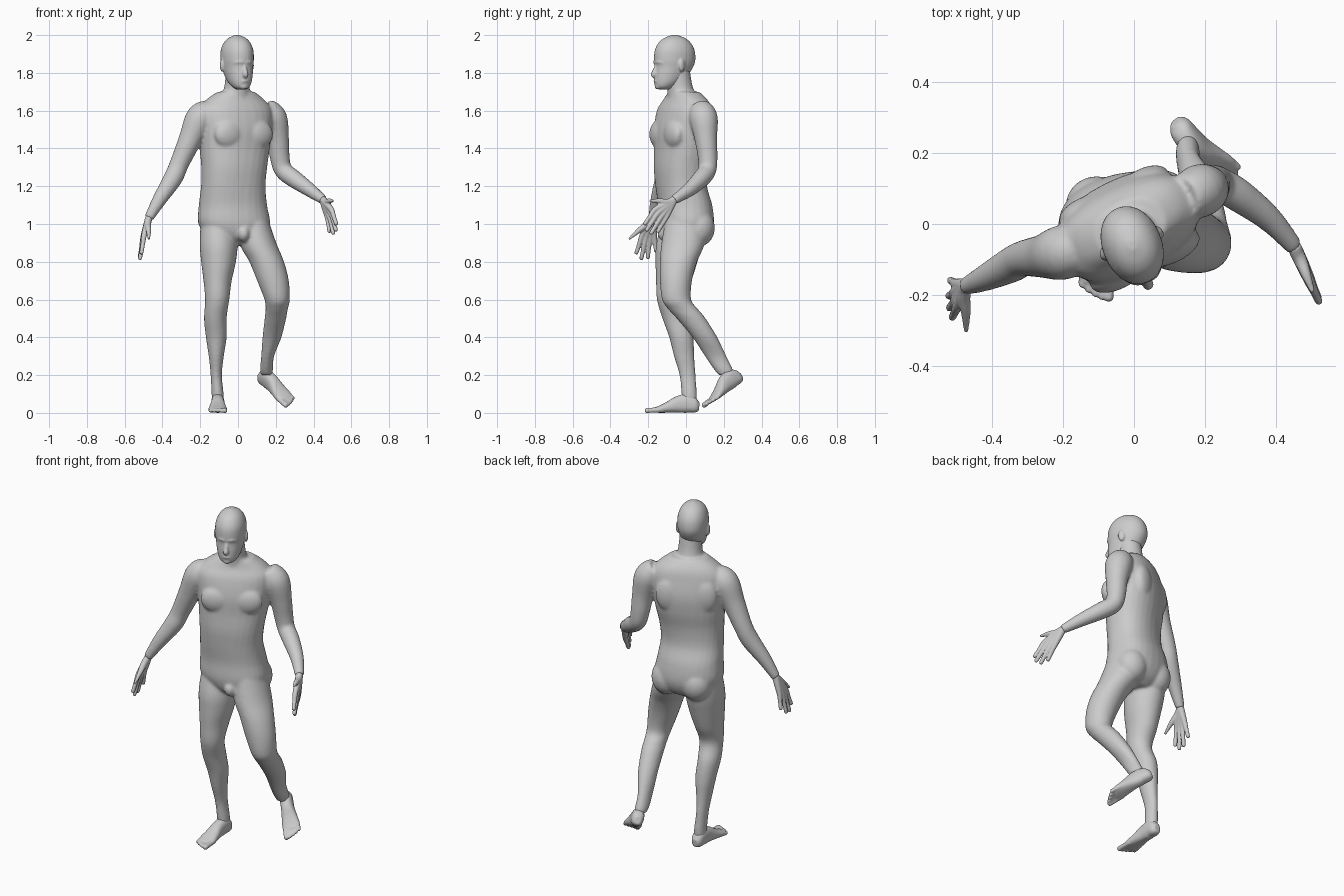
import bpy, bmesh, math
from mathutils import Vector, Matrix


def spline(rows, sub=5):
    """Catmull-Rom interpolation through rows of numbers."""
    out = []
    for i in range(len(rows) - 1):
        p0, p1 = rows[max(i - 1, 0)], rows[i]
        p2, p3 = rows[i + 1], rows[min(i + 2, len(rows) - 1)]
        for k in range(sub):
            t = k / sub
            out.append([0.5 * (2 * b + (c - a) * t + (2 * a - 5 * b + 4 * c - d) * t * t
                               + (3 * b - a - 3 * c + d) * t ** 3)
                        for a, b, c, d in zip(p0, p1, p2, p3)])
    return out + [list(rows[-1])]


def skin(bm, rings, power, seg=28):
    """Skin rings given as (centre, u, v) with a super-ellipse section."""
    loops = []
    for c, u, v in rings:
        loop = []
        for i in range(seg):
            t = 2 * math.pi * i / seg
            ct, st = math.cos(t), math.sin(t)
            loop.append(bm.verts.new(c + u * math.copysign(abs(ct) ** (2 / power), ct)
                                     + v * math.copysign(abs(st) ** (2 / power), st)))
        loops.append(loop)
    for a, b in zip(loops, loops[1:]):
        for i in range(seg):
            j = (i + 1) % seg
            bm.faces.new((a[i], a[j], b[j], b[i]))
    bm.faces.new(loops[0][::-1])
    bm.faces.new(loops[-1])


def loft(bm, rows, power=2.0):
    """Horizontal sections: x, y, z, half width, half depth, yaw in degrees."""
    rings = []
    for x, y, z, a, b, yaw in spline(rows):
        c, s = math.cos(math.radians(yaw)), math.sin(math.radians(yaw))
        rings.append((Vector((x, y, z)), Vector((c, s, 0)) * a, Vector((-s, c, 0)) * b))
    skin(bm, rings, power)


def tube(bm, rows, side=(1, 0.3, 0), power=2.0):
    """Sections square to the path: x, y, z, radius (, second radius)."""
    pts = spline([(*r, r[3]) if len(r) == 4 else r for r in rows])
    rings = []
    for i, p in enumerate(pts):
        t = (Vector(pts[min(i + 1, len(pts) - 1)][:3]) - Vector(pts[max(i - 1, 0)][:3])).normalized()
        u = Vector(side)
        u = (u - t * u.dot(t)).normalized()
        rings.append((Vector(p[:3]), u * p[3], t.cross(u) * p[4]))
    skin(bm, rings, power)


def ball(bm, centre, radii, yaw=0):
    m = (Matrix.Translation(centre) @ Matrix.Rotation(math.radians(yaw), 4, 'Z')
         @ Matrix.Diagonal((*radii, 1)))
    bmesh.ops.create_uvsphere(bm, u_segments=24, v_segments=14, radius=1, matrix=m)


def fuse(name, bm, voxel, smooth, matrix=None):
    """Merge the overlapping volumes into one smooth skin."""
    if matrix:
        bm.transform(matrix)
    bmesh.ops.recalc_face_normals(bm, faces=bm.faces)
    me = bpy.data.meshes.new(name)
    bm.to_mesh(me)
    bm.free()
    ob = bpy.data.objects.new(name, me)
    bpy.context.collection.objects.link(ob)
    r = ob.modifiers.new("fuse", 'REMESH')
    r.mode, r.voxel_size, r.use_smooth_shade = 'VOXEL', voxel, True
    s = ob.modifiers.new("soften", 'SMOOTH')
    s.factor, s.iterations = 0.5, smooth


# Torso, twisted so the right shoulder comes forward
bm = bmesh.new()
loft(bm, [(-.01, 0, .89, .06, .07, 8), (-.01, 0, .93, .14, .12, 10), (-.02, 0, 1.0, .19, .143, 12),
          (-.027, -.005, 1.1, .181, .138, 14), (-.025, -.025, 1.2, .172, .128, 18),
          (-.02, -.027, 1.3, .177, .132, 22), (-.018, -.015, 1.4, .19, .138, 25),
          (-.015, -.01, 1.5, .2, .14, 26), (-.015, -.008, 1.6, .205, .12, 26),
          (-.015, -.003, 1.655, .165, .098, 26), (-.01, -.012, 1.70, .1, .075, 25)], 2.3)
# Neck
loft(bm, [(-.01, -.01, 1.6, .09, .085, 22), (-.008, -.025, 1.69, .073, .072, 22),
          (-.005, -.035, 1.75, .064, .066, 22), (-.003, -.045, 1.82, .062, .066, 22)])
# Chest muscles, shoulder blades, buttocks, groin
for s in (-1, 1):
    for lat, fwd, z, rad in ((.085, .105, 1.475, (.085, .042, .075)), (.095, -.095, 1.5, (.075, .04, .1))):
        c = Matrix.Rotation(math.radians(26), 3, 'Z') @ Vector((s * lat, -fwd, 0))
        ball(bm, c + Vector((-.015, -.01, z)), rad, 26)
ball(bm, (-.105, .05, .98), (.088, .085, .1))
ball(bm, (.075, .068, .98), (.088, .085, .1))
ball(bm, (.03, -.105, .95), (.035, .045, .045))
# Standing right leg
loft(bm, [(-.11, -.01, 1.04, .085, .11, 0), (-.103, -.035, .9, .1, .122, 0), (-.103, -.05, .8, .092, .111, 0),
          (-.108, -.065, .7, .075, .094, 0), (-.11, -.083, .6, .064, .071, 0), (-.12, -.052, .5, .06, .073, 0),
          (-.115, -.025, .4, .055, .064, 0), (-.115, -.01, .3, .04, .054, 0), (-.115, .008, .2, .03, .043, 0),
          (-.108, .017, .1, .032, .041, 0), (-.107, .017, .05, .03, .04, 0)])
# Bent left leg
loft(bm, [(.075, 0, 1.04, .08, .105, 0), (.105, -.015, .9, .098, .115, 0), (.152, -.04, .8, .092, .098, 0),
          (.185, -.053, .7, .084, .085, 0), (.207, -.05, .6, .067, .077, 0), (.205, -.016, .55, .059, .079, 0),
          (.198, .027, .5, .057, .077, 0), (.18, .1, .4, .05, .066, 0), (.157, .157, .3, .034, .057, 0),
          (.151, .198, .23, .034, .05, 0), (.152, .212, .2, .03, .04, 0)])
# Right and left arms
tube(bm, [(-.15, -.065, 1.6, .06), (-.2, -.08, 1.56, .077), (-.252, -.09, 1.45, .062), (-.31, -.097, 1.32, .051),
          (-.345, -.115, 1.24, .05), (-.415, -.15, 1.13, .038), (-.473, -.175, 1.03, .025)])
tube(bm, [(.14, .075, 1.61, .06), (.185, .093, 1.56, .075), (.21, .105, 1.45, .06), (.222, .115, 1.35, .052),
          (.24, .112, 1.285, .048), (.295, .08, 1.24, .047), (.38, .015, 1.18, .037), (.452, -.065, 1.127, .025)])
fuse("body", bm, .008, 8)


# Hands: palm and fingers run from the wrist through the knuckles to the tips
def hand(name, wrist, knuckles, tips, thumb):
    bm = bmesh.new()
    w = Vector(wrist)
    for k, t in zip(knuckles, tips):
        k, t = Vector(k), Vector(t)
        tube(bm, [(*w, .02), (*w.lerp(k, .5), .018), (*k, .0145), (*k.lerp(t, .5), .0115),
                  (*k.lerp(t, .92), .0105), (*t, .005)])
    tube(bm, [(*w, .016), (*thumb[0], .018), (*thumb[1], .0135), (*thumb[2], .006)])
    fuse(name, bm, .004, 3)


hand("right_hand", (-.471, -.173, 1.035),
     [(-.497, -.232, .94), (-.5, -.211, .932), (-.502, -.19, .932), (-.5, -.168, .94)],
     [(-.512, -.265, .84), (-.52, -.238, .81), (-.522, -.203, .815), (-.517, -.158, .85)],
     [(-.478, -.205, 1.0), (-.473, -.25, .965), (-.472, -.302, .92)])
hand("left_hand", (.45, -.063, 1.129),
     [(.495, -.165, 1.075), (.493, -.15, 1.055), (.485, -.13, 1.04), (.475, -.108, 1.03)],
     [(.522, -.222, .995), (.52, -.212, .962), (.505, -.188, .945), (.485, -.152, .955)],
     [(.468, -.1, 1.115), (.485, -.145, 1.122), (.503, -.192, 1.122)])


# Feet: built with the heel at the origin, toes towards -y
def foot(name, matrix, inner):
    bm = bmesh.new()
    tube(bm, [(0, 0, .033, .018, .022), (0, -.02, .036, .032, .036), (0, -.06, .05, .035, .05),
              (0, -.11, .045, .036, .045), (0, -.16, .031, .043, .031), (0, -.205, .02, .049, .02),
              (0, -.235, .015, .045, .014)], (1, 0, 0), 2.4)
    for i, tip in enumerate((.288, .284, .275, .264, .25)):
        x = inner * (.036 - .0185 * i)
        r = .0135 if i == 0 else .0105
        tube(bm, [(x * .9, -.19, .016, r), (x, -tip + .03, .014, r), (x, -tip + .008, .012, r), (x, -tip, .011, r / 2)])
    fuse(name, bm, .005, 3, matrix)


foot("right_foot", Matrix.Translation((-.107, .07, 0)), 1)
back = Vector((-.6, .66, .45)).normalized()
up = Vector((.13, -.6, .78))
up = (up - back * up.dot(back)).normalized()
turn = Matrix((back.cross(up), back, up)).transposed().to_4x4()
foot("left_foot", Matrix.Translation((.115, .305, .165)) @ turn, -1)

# Head, turned towards the left
bm = bmesh.new()
loft(bm, [(0, -.06, 1.712, .022, .028, 0), (0, -.058, 1.724, .042, .048, 0), (0, -.04, 1.75, .059, .073, 0),
          (0, -.02, 1.79, .071, .093, 0), (0, -.005, 1.83, .078, .105, 0), (0, 0, 1.87, .083, .113, 0),
          (0, 0, 1.92, .081, .108, 0), (0, 0, 1.96, .066, .087, 0), (0, 0, 1.985, .043, .056, 0),
          (0, 0, 2.0, .012, .015, 0)], 2.1)
# Nose, brow, lips, chin
tube(bm, [(0, -.1, 1.845, .009), (0, -.114, 1.81, .012), (0, -.119, 1.79, .0155), (0, -.112, 1.778, .01)])
tube(bm, [(-.05, -.083, 1.852, .008), (-.025, -.101, 1.858, .011), (0, -.104, 1.854, .009),
          (.025, -.101, 1.858, .011), (.05, -.083, 1.852, .008)])
ball(bm, (0, -.104, 1.757), (.024, .014, .011))
ball(bm, (0, -.096, 1.727), (.023, .016, .014))
# Ears
for s in (-1, 1):
    ball(bm, (s * .083, .008, 1.84), (.011, .02, .034), s * 20)
fuse("head", bm, .005, 4, Matrix.Translation((-.005, -.06, 0)) @ Matrix.Rotation(math.radians(22), 4, 'Z'))
